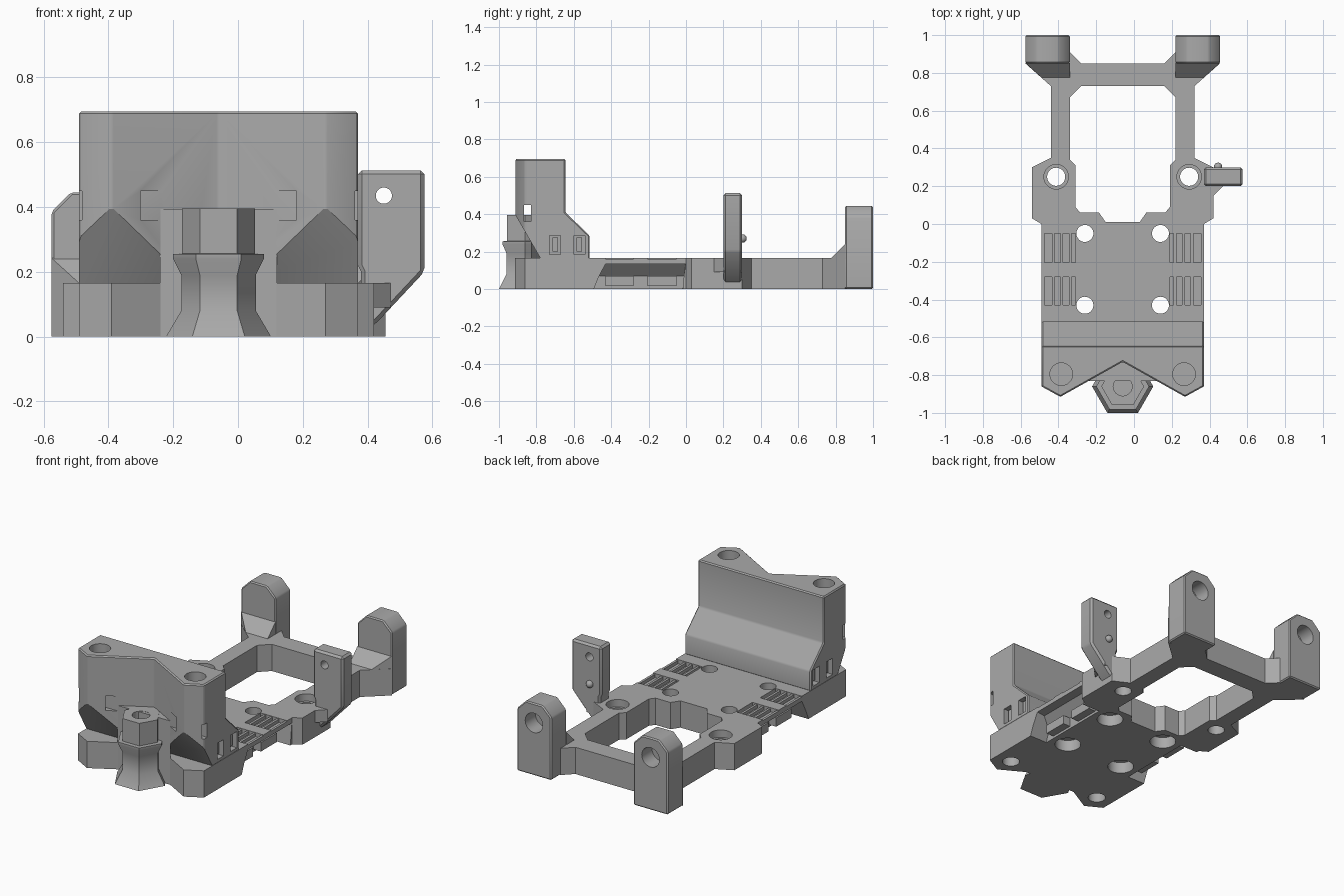
import bpy, bmesh, math
from mathutils import Vector, Matrix

cube = bpy.data.objects.get("Cube")
if cube:
    bpy.data.objects.remove(cube)

grey = bpy.data.materials.new("plastic_grey")
grey.use_nodes = True
grey.diffuse_color = (0.4, 0.4, 0.4, 1)
grey.node_tree.nodes["Principled BSDF"].inputs["Base Color"].default_value = grey.diffuse_color

AXIS_X = -0.06  # symmetry line of the bracket
parts = []


def finish(name, bm, keep=True):
    bmesh.ops.recalc_face_normals(bm, faces=bm.faces)
    mesh = bpy.data.meshes.new(name)
    bm.to_mesh(mesh)
    bm.free()
    ob = bpy.data.objects.new(name, mesh)
    bpy.context.collection.objects.link(ob)
    if keep:
        mesh.materials.append(grey)
        parts.append(ob)
    else:
        ob.hide_render = True
    return ob


def loft(name, rings, keep=True):
    bm = bmesh.new()
    loops = [[bm.verts.new(p) for p in ring] for ring in rings]
    n = len(loops[0])
    for a, b in zip(loops, loops[1:]):
        for i in range(n):
            bm.faces.new((a[i], a[(i + 1) % n], b[(i + 1) % n], b[i]))
    bm.faces.new(loops[0])
    bm.faces.new(loops[-1])
    return finish(name, bm, keep)


def prism(name, pts, axis, lo, hi, keep=True):
    place = {"x": lambda a, b, t: (t, a, b),
             "y": lambda a, b, t: (a, t, b),
             "z": lambda a, b, t: (a, b, t)}[axis]
    return loft(name, [[place(a, b, t) for a, b in pts] for t in (lo, hi)], keep)


def box(name, x, y, z, keep=True):
    return prism(name, [(x[0], y[0]), (x[1], y[0]), (x[1], y[1]), (x[0], y[1])], "z", *z, keep)


def circle(a, b, r, n=32):
    return [(a + r * math.cos(math.tau * i / n), b + r * math.sin(math.tau * i / n)) for i in range(n)]


def mirrored(half):
    return half + [(-x, y) for x, y in reversed(half)]


def modify(ob, kind, **settings):
    mod = ob.modifiers.new(kind, kind)
    for key, value in settings.items():
        setattr(mod, key, value)
    with bpy.context.temp_override(object=ob, active_object=ob, selected_objects=[ob]):
        bpy.ops.object.modifier_apply(modifier=mod.name)


def cut(ob, cutter):
    modify(ob, "BOOLEAN", operation="DIFFERENCE", solver="EXACT", object=cutter)
    bpy.data.objects.remove(cutter)


def cut_hole(ob, a, b, r, axis, lo, hi):
    cut(ob, prism("hole_cutter", circle(a, b, r), axis, lo, hi, False))


def soften(ob, width=0.007):
    modify(ob, "BEVEL", width=width, segments=1, limit_method="ANGLE")


# Base plate with rear frame
DECK = 0.165
base = prism("base_frame", mirrored([
    (0, -0.73), (0.33, -0.915), (0.43, -0.86), (0.43, 0), (0.48, 0.03), (0.48, 0.3),
    (0.38, 0.35), (0.38, 0.73), (0.515, 0.85), (0.28, 0.91), (0.22, 0.85)])[1:], "z", 0, DECK)
cut(base, prism("opening", mirrored([
    (0.09, 0.01), (0.125, 0.06), (0.225, 0.06), (0.25, 0.09), (0.25, 0.31),
    (0.28, 0.34), (0.28, 0.67), (0.22, 0.73)]), "z", -0.1, 0.3, False))

for s in (-1, 1):
    # Undercut along the sides, with sloping ends
    section = [(0.5, 0.133), (0.37, 0.133), (0.31, 0.07), (0.31, -0.02), (0.5, -0.02)]
    ends = [(-0.42, 0), (-0.44, -0.005), (-0.47, -0.01), (-0.5, -0.02), (-0.5, -0.02)]
    cut(base, loft("undercut", [
        [(s * x, e[0], z) for (x, z), e in zip(section, ends)],
        [(s * x, e[1], z) for (x, z), e in zip(section, ends)]], False))
    for y in (-0.43, -0.205):
        # Strap recess on the deck with raised ribs
        depth = 0.155 if y > -0.3 else 0.15
        cut(base, box("recess", sorted((s * 0.25, s * 0.5)), (y, y + depth), (0.14, 0.3), False))
        for u in (0.27, 0.315, 0.36, 0.415):
            box("strap_rib", sorted((s * u, s * (u + 0.015))), (y, y + depth), (0.139, 0.16))
        # Lower side block under the strap
        box("side_block", sorted((s * 0.305, s * 0.36)), (y, y + depth), (0.015, 0.07))
    # Deck screw holes, counterbored below
    for y in (-0.43, -0.05):
        cut_hole(base, s * 0.2, y, 0.045, "z", -0.1, 0.3)
        cut_hole(base, s * 0.2, y, 0.075, "z", -0.1, 0.07)
    cut_hole(base, s * 0.352, 0.25, 0.048, "z", -0.1, 0.3)
    cut_hole(base, s * 0.352, 0.25, 0.065, "z", 0.12, 0.3)
    cut_hole(base, s * 0.325, -0.795, 0.05, "z", -0.1, 0.1)

# Front tower: V-shaped plan, sloped back, receding noses
tower = prism("front_tower", mirrored([
    (0.33, -0.915), (0.43, -0.86), (0.43, -0.515)]) + [(0, -0.73)], "z", DECK - 0.005, 0.695)
cut(tower, prism("back_slope", [(-0.645, 0.8), (-0.645, 0.41), (-0.515, 0.285), (-0.4, 0.285), (-0.4, 0.8)],
                 "x", -1, 1, False))
soften(tower)
cut(tower, prism("nose_slope", [(-0.95, 0.46), (-0.915, 0.4), (-0.77, 0.15), (-1.1, 0.15), (-1.1, 0.46)],
                 "x", -1, 1, False))
for s in (-1, 1):
    cut_hole(tower, s * 0.325, -0.795, 0.06, "z", 0.55, 0.9)
    cut(tower, box("strap_slot", sorted((s * 0.15, s * 0.5)), (-0.865, -0.83), (0.36, 0.45), False))
    for y in (-0.73, -0.6):
        cut(tower, box("side_slot", sorted((s * 0.34, s * 0.5)), (y, y + 0.06), (0.185, 0.285), False))
        box("slot_tongue", sorted((s * 0.34, s * 0.41)), (y + 0.015, y + 0.045), (0.2, 0.275))

# Web filling the V, and the hexagonal pedestal in front of it
prism("pedestal_web", [(-0.18, -0.83), (0.18, -0.83), (0, -0.73)], "z", 0, 0.394)


def hexagon(r, z):
    return [(x, y, z) for x, y in circle(0, -0.86, r, 6)]


pedestal = loft("pedestal", [hexagon(r, z) for r, z in (
    (0.162, 0), (0.115, 0.08), (0.115, 0.19), (0.14, 0.24), (0.14, 0.255), (0.113, 0.256), (0.113, 0.395))])
cut_hole(pedestal, 0, -0.86, 0.05, "z", 0.2, 0.5)

# Rear ears with blind holes and sloping feet
for s, side in ((-1, "right"), (1, "left")):
    ear = prism(side + "_rear_ear", [(s * x, z) for x, z in (
        (0.28, 0), (0.515, 0), (0.515, 0.385), (0.455, 0.445), (0.34, 0.445), (0.28, 0.385))],
        "y", 0.85, 1.0)
    soften(ear)
    cut_hole(ear, s * 0.398, 0.325, 0.06, "y", 0.9, 1.1)
    foot = prism(side + "_ear_foot", [(s * x, y) for x, y in (
        (0.28, 0.775), (0.43, 0.775), (0.515, 0.852), (0.28, 0.852))], "z", DECK - 0.005, 0.26)
    cut(foot, prism("foot_slope", [(0.7, 0.09), (0.86, 0.25), (0.86, 0.4), (0.7, 0.4)], "x", -1, 1, False))

# Upright sensor arm on the left side
arm = prism("side_arm", [(0.43, 0.513), (0.635, 0.513), (0.635, 0.2), (0.49, 0.045), (0.44, 0.01), (0.44, 0.2),
                         (0.43, 0.22)], "y", 0.2, 0.3)
soften(arm, 0.012)
cut_hole(arm, 0.51, 0.435, 0.025, "y", 0, 0.5)
prism("arm_gusset", [(0.47, 0.14), (0.53, 0.2), (0.53, 0.3), (0.47, 0.3)], "z", 0.09, DECK)
bm = bmesh.new()
bmesh.ops.create_uvsphere(bm, u_segments=16, v_segments=10, radius=0.022,
                          matrix=Matrix.Translation((0.505, 0.303, 0.27)))
finish("arm_peg", bm)

# Centre the bracket and keep edges crisp
for ob in parts:
    ob.data.transform(Matrix.Translation(Vector((AXIS_X, 0, 0))))
bpy.ops.object.select_all(action="DESELECT")
for ob in parts:
    ob.select_set(True)
bpy.context.view_layer.objects.active = parts[0]
bpy.ops.object.shade_smooth_by_angle(angle=math.radians(30))
